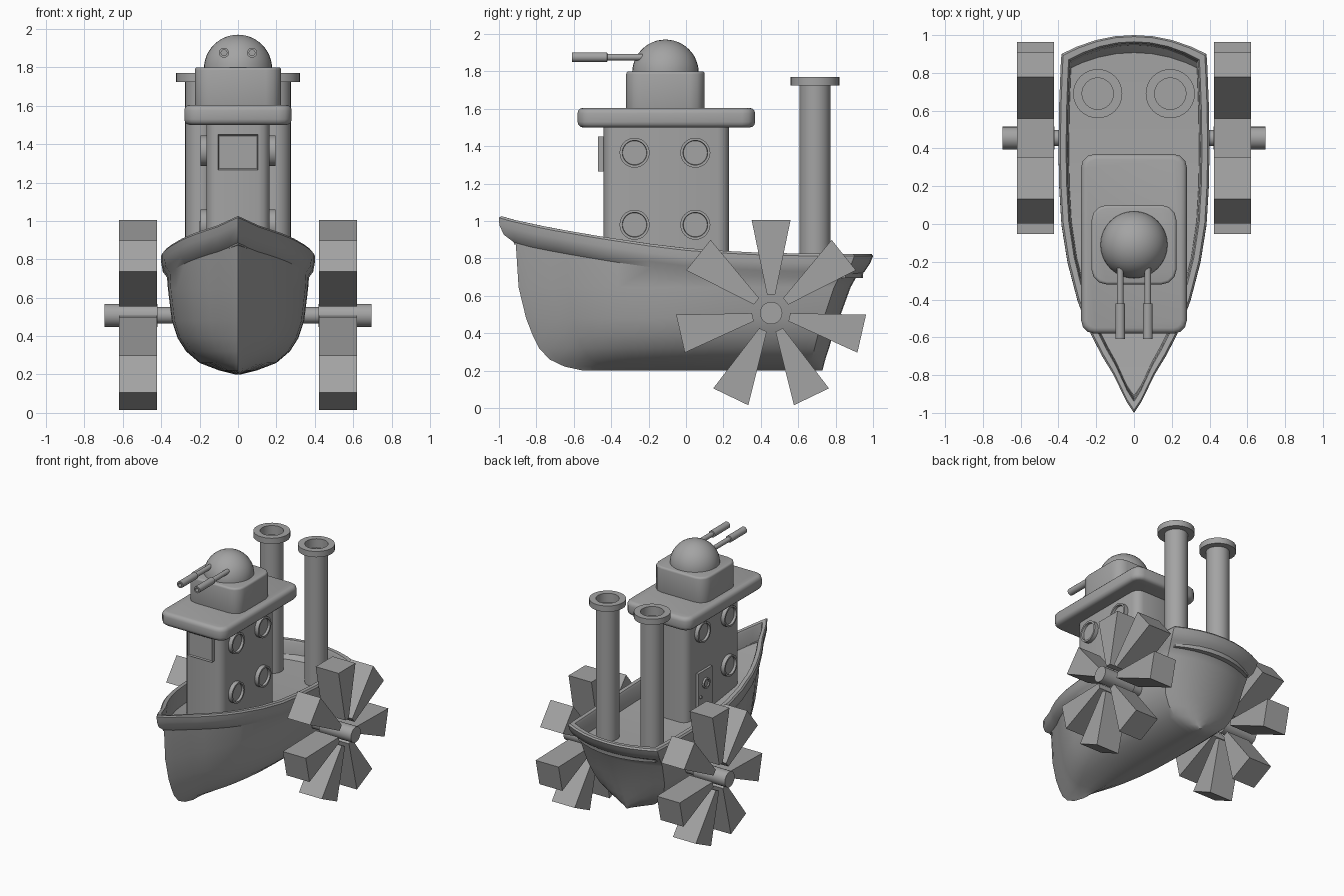
import bpy, bmesh, math
from mathutils import Matrix, Vector

if "Cube" in bpy.data.objects:
    bpy.data.objects.remove(bpy.data.objects["Cube"])

grey = bpy.data.materials.new("plain_grey")
grey.diffuse_color = (0.37, 0.37, 0.37, 1)
grey.use_nodes = True
grey.node_tree.nodes["Principled BSDF"].inputs["Base Color"].default_value = grey.diffuse_color


def finish(bm, name, smooth=True):
    bmesh.ops.remove_doubles(bm, verts=bm.verts, dist=1e-5)
    bmesh.ops.recalc_face_normals(bm, faces=bm.faces)
    me = bpy.data.meshes.new(name)
    bm.to_mesh(me)
    bm.free()
    ob = bpy.data.objects.new(name, me)
    bpy.context.collection.objects.link(ob)
    me.materials.append(grey)
    if smooth:
        bpy.ops.object.select_all(action='DESELECT')
        ob.select_set(True)
        bpy.context.view_layer.objects.active = ob
        bpy.ops.object.shade_smooth_by_angle(angle=math.radians(35))
    return ob


def rounded_box(name, x, y, z, corner, edge=0.0):
    """Box from (min, max) ranges: rounded upright corners, then rounded rims."""
    bm = bmesh.new()
    bmesh.ops.create_cube(bm, size=1)
    for v in bm.verts:
        v.co = [r[0] + (c + 0.5) * (r[1] - r[0]) for c, r in zip(v.co, (x, y, z))]
    if corner:
        up = [e for e in bm.edges if abs((e.verts[0].co - e.verts[1].co).normalized().z) > .9]
        bmesh.ops.bevel(bm, geom=up, offset=corner, segments=3, profile=0.5, affect='EDGES')
    if edge:
        rims = [e for e in bm.edges if abs(e.verts[0].co.z - e.verts[1].co.z) < 1e-5]
        bmesh.ops.bevel(bm, geom=rims, offset=edge, segments=3, profile=0.5, affect='EDGES')
    return finish(bm, name)


def lathe(name, profile, origin, axis, sides=32):
    """Spin (radius, height) points about an axis through origin."""
    bm = bmesh.new()
    rot = Vector((0, 0, 1)).rotation_difference(Vector(axis)).to_matrix()
    rings = []
    for r, h in profile:
        rings.append([bm.verts.new(Vector(origin) + rot @ Vector((
            r * math.cos(2 * math.pi * i / sides), r * math.sin(2 * math.pi * i / sides), h)))
            for i in range(sides)])
    for a, b in zip(rings, rings[1:]):
        for i in range(sides):
            j = (i + 1) % sides
            bm.faces.new((a[i], a[j], b[j], b[i]))
    bmesh.ops.dissolve_degenerate(bm, dist=1e-6, edges=bm.edges)
    return finish(bm, name)


def interp(table, u):
    for (a, va), (b, vb) in zip(table, table[1:]):
        if u <= b:
            return va + (vb - va) * max(0, (u - a)) / (b - a)
    return table[-1][1]


# Hull: stacked plan outlines from keel, over the gunwale, down to the deck
SHEER = [(-1, 1.03), (-.9, 1.0), (-.7, .96), (-.5, .925), (-.25, .885), (0, .855),
         (.25, .837), (.5, .826), (1, .824)]
OUTLINE = [(0, 0), (.10, .03), (.27, .1), (.42, .15), (.55, .2), (.66, .25), (.75, .3),
           (.88, .4), (.96, .5), (.99, .6), (1, .7), (.99, .82), (.97, .92), (.96, .95),
           (.75, .97), (.5, .987), (.25, .997), (0, 1)]
# half width, bow y, stern y, height, measured from sheer line?
LEVELS = [(.012, -.55, .73, .2, 0), (.10, -.65, .735, .222, 0), (.20, -.73, .745, .26, 0),
          (.27, -.785, .765, .32, 0), (.315, -.82, .785, .39, 0), (.345, -.855, .82, .48, 0),
          (.365, -.895, .88, .645, 0), (.37, -.91, .91, -.125, 1), (.392, -.975, .955, -.095, 1),
          (.40, -.998, .985, -.05, 1), (.40, -1, 1, -.012, 1), (.39, -.985, .992, 0, 1),
          (.36, -.94, .965, 0, 1), (.352, -.93, .957, -.015, 1), (.345, -.92, .945, -.13, 1)]
bm = bmesh.new()
rings = []
for w, y0, y1, z, on_sheer in LEVELS:
    half = []
    for u, t in OUTLINE:
        y = y0 + (y1 - y0) * t
        half.append((u * w, y, z + (interp(SHEER, y) if on_sheer else 0)))
    loop = half + [(-x, y, zz) for x, y, zz in half[-2:0:-1]]
    rings.append([bm.verts.new(p) for p in loop])
n = len(rings[0])
for a, b in zip(rings, rings[1:]):
    for i in range(n):
        j = (i + 1) % n
        bm.faces.new((a[i], a[j], b[j], b[i]))
for ring in (rings[0], rings[-1]):
    for i in range(len(OUTLINE) - 1):
        vs = [ring[i], ring[i + 1], ring[-i - 1], ring[(-i) % n]]
        bm.faces.new(list(dict.fromkeys(vs)))
finish(bm, "hull")

# Cabin, roof and turret
rounded_box("cabin", (-.165, .165), (-.44, .23), (.68, 1.52), .06)
rounded_box("roof", (-.28, .28), (-.58, .37), (1.5, 1.605), .07, .03)
rounded_box("turret_base", (-.225, .225), (-.32, .10), (1.59, 1.8), .08, .015)
lathe("turret_dome", [(.178 * math.cos(a * math.pi / 24), .178 * math.sin(a * math.pi / 24))
                      for a in range(13)], (0, -.11, 1.792), (0, 0, 1))

# Front window: frame with inset pane
bm = bmesh.new()
bmesh.ops.create_cube(bm, size=1, matrix=Matrix.Translation((0, -.45, 1.358))
                      @ Matrix.Diagonal((.21, .04, .185, 1)))
front = [f for f in bm.faces if f.calc_center_median().y < -.469]
bmesh.ops.inset_region(bm, faces=front, thickness=.01, depth=-.008)
finish(bm, "front_window", False)

# Portholes; the lower rear one on the left is replaced by a door
for s in (-1, 1):
    for y in (-.275, .05):
        for z in (.98, 1.365):
            if s < 0 and y > 0 and z < 1:
                continue
            lathe("porthole", [(.08, 0), (.08, .036), (.066, .036), (.064, .018), (0, .018)],
                  (s * .16, y, z), (s, 0, 0))
rounded_box("side_door", (-.185, -.15), (-.06, .11), (.70, 1.06), 0)
lathe("door_window", [(.04, 0), (.04, .02), (.028, .02), (.028, .01), (0, .01)],
      (-.18, .025, .96), (-1, 0, 0), 20)
lathe("door_handle", [(.012, 0), (.012, .015), (0, .015)], (-.18, .085, .87), (-1, 0, 0), 12)

for s in (-1, 1):
    # Twin guns
    lathe("gun_barrel", [(.018, 0), (.018, .23), (.026, .232), (.026, .42), (.015, .42),
                         (.015, .36), (0, .36)], (s * .073, -.19, 1.876), (0, -1, 0), 20)
    # Funnels with open flanged tops
    lathe("funnel", [(.083, .62), (.083, 1.725), (.13, 1.725), (.13, 1.77), (.083, 1.77),
                     (.083, 1.70), (0, 1.70)], (s * .192, .69, 0), (0, 0, 1))
    # Axles
    lathe("axle", [(.043, .28), (.043, .42), (.06, .42), (.06, .695), (0, .695)],
          (0, .455, .508), (s, 0, 0), 24)
    # Paddle wheels: seven tapered blades
    bm = bmesh.new()
    for k in range(7):
        a = math.pi / 2 + k * 2 * math.pi / 7
        ends = []
        for x in (.423, .62):
            ends.append([])
            for r, h in ((.10, -.022), (.497, -.104), (.497, .104), (.10, .022)):
                y = .455 + r * math.cos(a) - h * math.sin(a)
                z = .508 + r * math.sin(a) + h * math.cos(a)
                ends[-1].append(bm.verts.new((s * x, y, z)))
        p, q = ends
        bm.faces.new(p)
        bm.faces.new(q)
        for i in range(4):
            j = (i + 1) % 4
            bm.faces.new((p[i], p[j], q[j], q[i]))
    finish(bm, "paddle_wheel", False)
